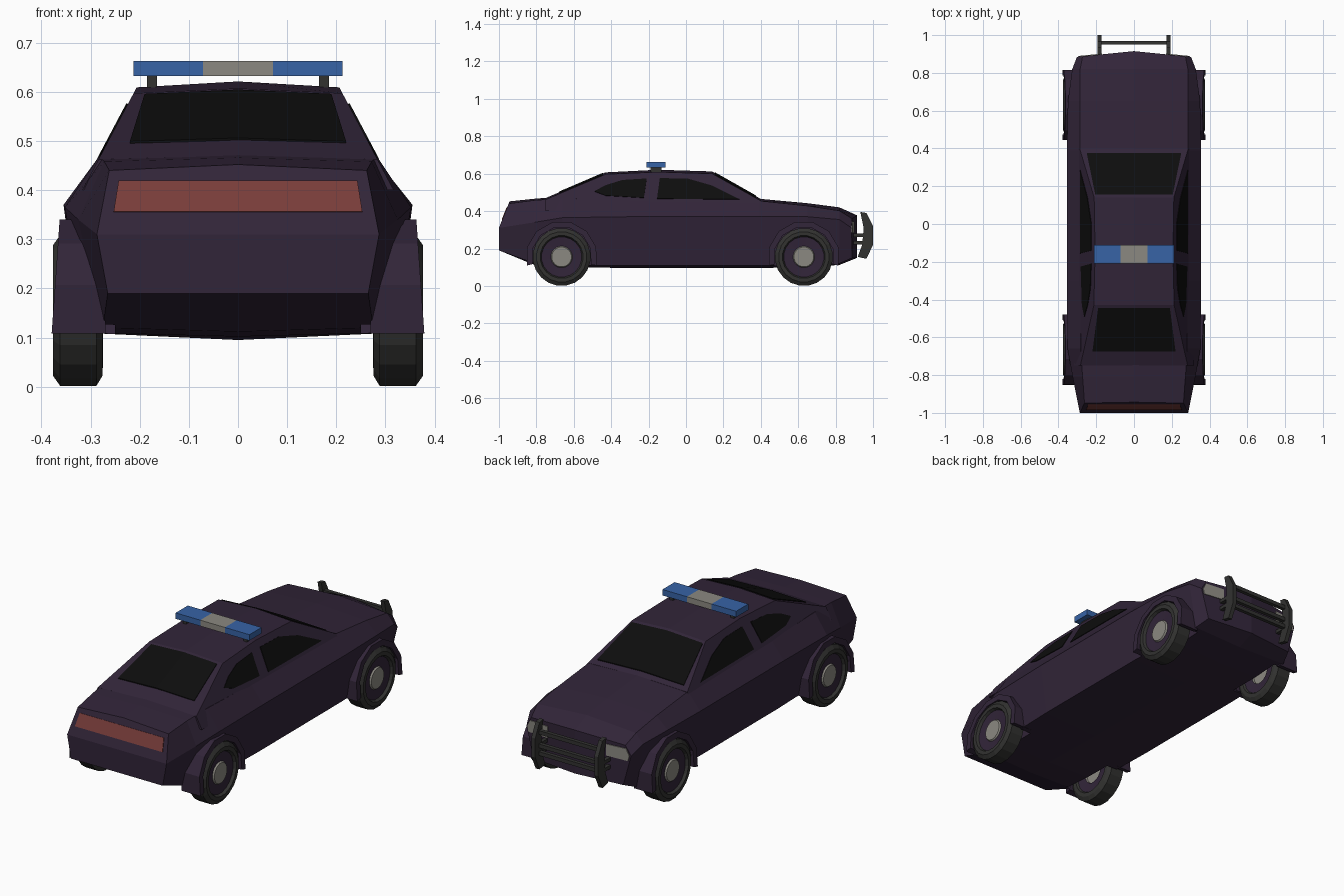
import bpy, bmesh, math

if "Cube" in bpy.data.objects:
    bpy.data.objects.remove(bpy.data.objects["Cube"])


def material(name, rgb):
    m = bpy.data.materials.new(name)
    m.diffuse_color = (*rgb, 1)
    m.use_nodes = True
    m.node_tree.nodes["Principled BSDF"].inputs["Base Color"].default_value = m.diffuse_color
    return m


PAINT = material("dark_purple_paint", (0.031, 0.018, 0.040))
GLASS = material("black_glass", (0.004, 0.004, 0.004))
RUBBER = material("dark_grey", (0.032, 0.032, 0.030))
SILVER = material("light_grey", (0.26, 0.25, 0.22))
BLUE = material("signal_blue", (0.038, 0.125, 0.38))
RED = material("tail_red", (0.19, 0.047, 0.042))


def make(name, verts, faces, mats, ids=None):
    me = bpy.data.meshes.new(name)
    me.from_pydata(verts, [], faces)
    for m in mats:
        me.materials.append(m)
    if ids:
        me.polygons.foreach_set("material_index", ids)
    bm = bmesh.new()
    bm.from_mesh(me)
    bmesh.ops.recalc_face_normals(bm, faces=bm.faces)
    bm.to_mesh(me)
    bm.free()
    ob = bpy.data.objects.new(name, me)
    bpy.context.collection.objects.link(ob)
    return ob


def prism(name, pts, vec, mat, back=0.0):
    """Polygon extruded along vec, starting a little behind it."""
    n = len(pts)
    lo = [tuple(p[k] - back * vec[k] for k in range(3)) for p in pts]
    hi = [tuple(p[k] + vec[k] for k in range(3)) for p in pts]
    faces = [list(range(n)), list(range(n, 2 * n))]
    faces += [[i, (i + 1) % n, n + (i + 1) % n, n + i] for i in range(n)]
    return make(name, lo + hi, faces, [mat])


def box(name, x0, x1, y0, y1, z0, z1, mat):
    pts = [(x0, y0, z0), (x1, y0, z0), (x1, y1, z0), (x0, y1, z0)]
    return prism(name, pts, (0, 0, z1 - z0), mat)


def loft_faces(rings, n):
    return [[r * n + i, r * n + (i + 1) % n, (r + 1) * n + (i + 1) % n, (r + 1) * n + i]
            for r in range(rings - 1) for i in range(n)]


def lathe(name, profile, y, z, mats, ids=None, seg=20):
    """Closed solid turned about an axis along x; profile is (x, radius)."""
    verts = [(x, y + r * math.cos(a), z + r * math.sin(a)) for x, r in profile
             for a in (2 * math.pi * (k + 0.5) / seg for k in range(seg))]
    faces = loft_faces(len(profile), seg)
    last = (len(profile) - 1) * seg
    faces += [list(range(seg)), list(range(last, last + seg))]
    fid = [i for i in ids[1:-1] for _ in range(seg)] + [ids[0], ids[-1]] if ids else None
    return make(name, verts, faces, mats, fid)


# Lower body: bottom centre z, bottom edge, crease, belt edge, top centre z
sections = [
    (-1.00, 0.19, (0.265, 0.19), (0.287, 0.31), (0.262, 0.44), 0.452),
    (-0.81, 0.112, (0.275, 0.12), (0.325, 0.34), (0.272, 0.458), 0.466),
    (-0.66, 0.102, (0.31, 0.11), (0.352, 0.365), (0.283, 0.468), 0.478),
    (-0.30, 0.095, (0.32, 0.11), (0.355, 0.37), (0.285, 0.458), 0.465),
    (0.39, 0.095, (0.32, 0.11), (0.355, 0.37), (0.285, 0.455), 0.466),
    (0.65, 0.102, (0.31, 0.11), (0.350, 0.37), (0.285, 0.428), 0.442),
    (0.82, 0.112, (0.285, 0.12), (0.327, 0.355), (0.285, 0.402), 0.42),
    (0.915, 0.15, (0.26, 0.15), (0.302, 0.31), (0.272, 0.36), 0.377),
]
verts = []
for k, (y, zb, e, c, t, zt) in enumerate(sections):
    half = [e, c, t]
    ring = [(0, zb)] + half + [(0, zt)] + [(-x, z) for x, z in reversed(half)]
    for x, z in ring:
        yy = y
        if k == 0:
            yy += max(0, z - 0.31) * 0.4       # raked tail
        if k == len(sections) - 1:
            yy -= 0.1 * abs(x)                 # pointed nose
        verts.append((x, yy, z))
faces = loft_faces(len(sections), 8)
f = 8 * (len(sections) - 1)
faces += [[0, 1, 2, 6, 7], [2, 3, 4, 5, 6]]
faces += [[f, f + 1, f + 2, f + 3, f + 4], [f, f + 4, f + 5, f + 6, f + 7]]
body = make("body", verts, faces, [PAINT])

# Wheels, arches and wheel wells
R = 0.155
tread = [(0.300, 0.055), (0.290, 0.058), (0.285, 0.108), (0.275, 0.115), (0.276, 0.135),
         (0.288, R), (0.362, R), (0.376, 0.135), (0.376, 0.115), (0.362, 0.108),
         (0.358, 0.058), (0.366, 0.053)]
bands = [1, 1, 2, 0, 0, 0, 0, 0, 0, 0, 2, 1, 1]
for end, wy in (("front", 0.63), ("rear", -0.665)):
    for side, s in (("right", 1), ("left", -1)):
        tag = f"{end}_{side}"
        lathe("wheel_" + tag, [(s * x, r) for x, r in tread], wy, R,
              [RUBBER, SILVER, PAINT], bands)
        cutter = lathe("well_cutter", [(s * 0.25, 0.166), (s * 0.5, 0.166)], wy, R, [PAINT])
        cutter.hide_render = True
        mod = body.modifiers.new("well", "BOOLEAN")
        mod.operation, mod.object, mod.solver = "DIFFERENCE", cutter, "EXACT"
        bpy.context.view_layer.objects.active = body
        bpy.ops.object.modifier_apply(modifier=mod.name)
        bpy.data.objects.remove(cutter)
        # flared arch: four-cornered section swept over the wheel
        av = []
        for i in range(8):
            a = math.radians(-14 + 208 * i / 7)
            for r, outer in ((0.161, 0), (0.161, 1), (0.192, 1), (0.192, 0)):
                z = R + r * math.sin(a)
                x = 0.379 - 0.07 * (z - 0.11) if outer else 0.27
                av.append((s * x, wy + r * math.cos(a), z))
        make("arch_" + tag, av, loft_faces(8, 4) + [[0, 1, 2, 3], [28, 29, 30, 31]], [PAINT])


# Cabin: flat leaning sides, crowned roof
def side_x(z):
    return 0.285 - 0.53 * (z - 0.46)


roofline = [(-0.75, 0.462, 0.470), (-0.43, 0.597, 0.607), (-0.15, 0.609, 0.621),
            (0.14, 0.600, 0.612), (0.40, 0.455, 0.465)]
verts = []
for y, ze, zc in roofline:
    xb, xt = side_x(0.40), side_x(ze)
    verts += [(xb, y, 0.40), (xt, y, ze), (0, y, zc), (-xt, y, ze), (-xb, y, 0.40)]
make("cabin", verts, loft_faces(5, 5) + [[0, 1, 2, 3, 4], [20, 21, 22, 23, 24]], [PAINT])


def on_roof(x, y):
    for (y0, e0, c0), (y1, e1, c1) in zip(roofline, roofline[1:]):
        if y0 <= y <= y1:
            t = (y - y0) / (y1 - y0)
            e, c = e0 + t * (e1 - e0), c0 + t * (c1 - c0)
            return (x, y, c + (e - c) * abs(x) / side_x(e))


# Glass plates
front_door = [(-0.155, 0.465), (-0.14, 0.575), (0.01, 0.572), (0.14, 0.535), (0.285, 0.462)]
rear_door = [(-0.225, 0.47), (-0.43, 0.482), (-0.49, 0.505), (-0.43, 0.537),
             (-0.34, 0.565), (-0.21, 0.573)]
for side, s in (("right", 1), ("left", -1)):
    for name, y0, x0, y1, x1 in (("windshield", 0.375, 0.25, 0.155, 0.205),
                                 ("rear_glass", -0.675, 0.22, -0.445, 0.19)):
        pts = [on_roof(s * x, y) for x, y in ((0, y0), (x0, y0), (x1, y1), (0, y1))]
        prism(f"{name}_{side}", pts, (0, 0, 0.004), GLASS, 0.8)
    for name, shape in (("front_window", front_door), ("rear_window", rear_door)):
        pts = [(s * side_x(z), y, z) for y, z in shape]
        prism(f"{name}_{side}", pts, (s * 0.003, 0, 0.0016), GLASS, 1)
    # Headlights on the nose
    lamp = [(0.17, 0.285), (0.287, 0.282), (0.294, 0.31), (0.277, 0.345), (0.17, 0.345)]
    prism("headlight_" + side, [(s * x, 0.915 - 0.1 * x, z) for x, z in lamp],
          (0, 0.004, 0), SILVER, 1)

# Tail light strip on the raked tail
tail = [(-0.253, 0.355), (0.253, 0.355), (0.243, 0.418), (-0.243, 0.418)]
prism("tail_light", [(x, -1 + (z - 0.31) * 0.4, z) for x, z in tail],
      (0, -0.003, 0.001), RED, 1)

# Roof light bar
box("light_bar_middle", -0.071, 0.071, -0.21, -0.11, 0.632, 0.663, SILVER)
for side, s in (("right", 1), ("left", -1)):
    x0, x1 = sorted((s * 0.071, s * 0.213))
    box("light_bar_" + side, x0, x1, -0.21, -0.11, 0.632, 0.663, BLUE)
    box("light_bar_foot_" + side, s * 0.175 - 0.01, s * 0.175 + 0.01,
        -0.19, -0.13, 0.60, 0.632, RUBBER)
    # Push bar uprights and mounts
    upright = [(0.932, 0.395), (0.965, 0.39), (1.0, 0.32), (1.0, 0.22), (0.965, 0.145),
               (0.918, 0.155), (0.942, 0.22), (0.950, 0.31)]
    prism("push_bar_upright_" + side, [(s * 0.182 - 0.011, y, z) for y, z in upright],
          (0.022, 0, 0), RUBBER)
    for z in (0.23, 0.27):
        box("push_bar_mount_" + side, s * 0.182 - 0.01, s * 0.182 + 0.01,
            0.88, 0.96, z - 0.009, z + 0.009, RUBBER)
for z in (0.23, 0.27, 0.34):
    box("push_bar_rail", -0.18, 0.18, 0.95, 0.97, z - 0.01, z + 0.01, RUBBER)
